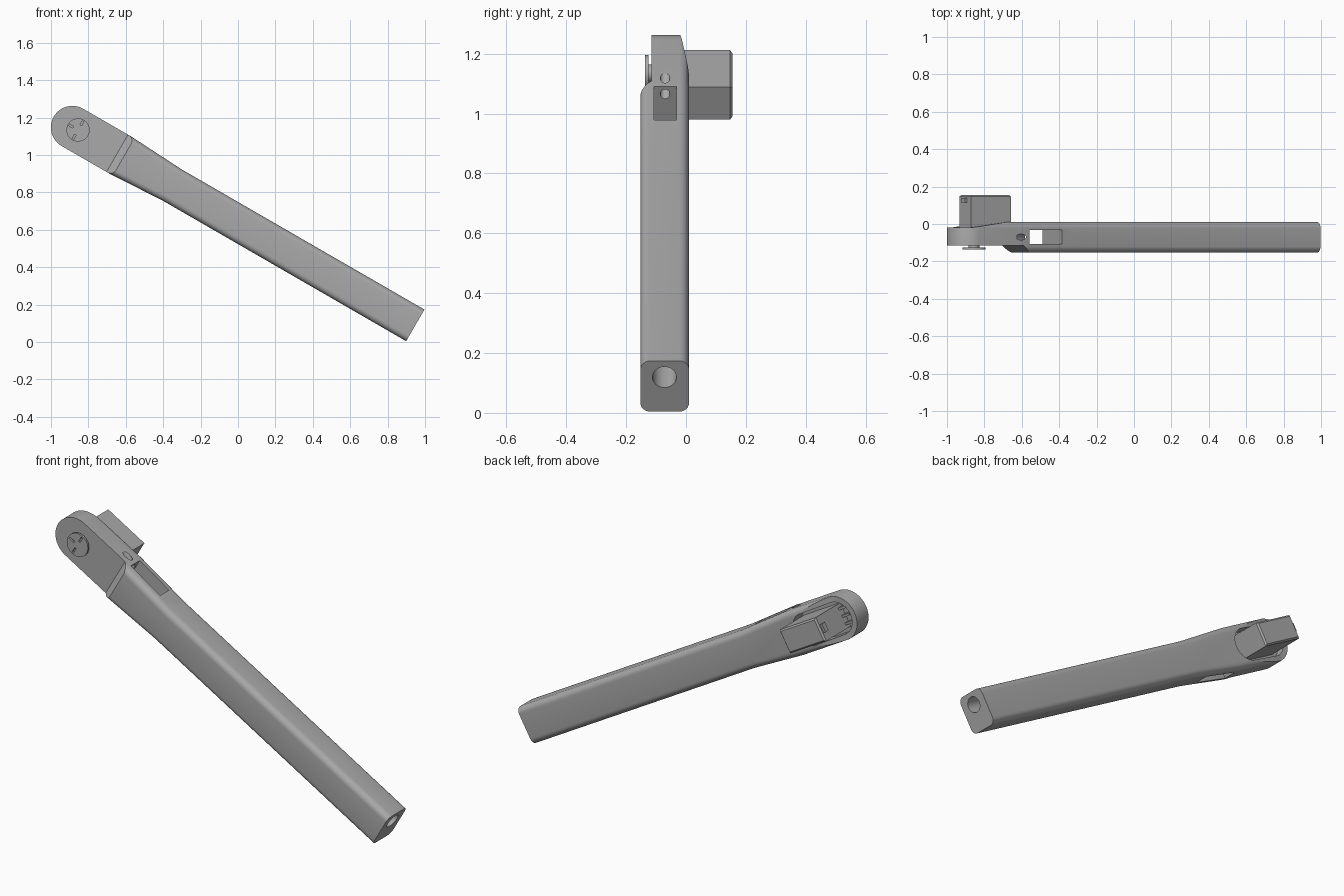
import bpy, bmesh, math
from mathutils import Matrix, Vector

if "Cube" in bpy.data.objects:
    bpy.data.objects.remove(bpy.data.objects["Cube"], do_unlink=True)

grey = bpy.data.materials.new("plain_grey")
grey.use_nodes = True
grey.diffuse_color = (0.4, 0.4, 0.4, 1)
grey.node_tree.nodes["Principled BSDF"].inputs["Base Color"].default_value = (0.4, 0.4, 0.4, 1)

# Tilted frame: u runs up the handle from its end, v across it, y is depth
TILT = Matrix.Translation((0.948, 0, 0.089)) @ Matrix.Rotation(math.radians(30), 4, 'Y')


def finish(name, bm):
    bmesh.ops.recalc_face_normals(bm, faces=bm.faces)
    bm.transform(TILT)
    mesh = bpy.data.meshes.new(name)
    bm.to_mesh(mesh)
    bm.free()
    ob = bpy.data.objects.new(name, mesh)
    bpy.context.collection.objects.link(ob)
    mesh.materials.append(grey)
    return ob


def prism(points, lo, hi, along='y'):
    """Extrude (u, v) points along y, or (u, y) points along v."""
    bm = bmesh.new()
    place = (lambda a, b, c: (-a, c, b)) if along == 'y' else (lambda a, b, c: (-a, b, c))
    face = bm.faces.new([bm.verts.new(place(a, b, lo)) for a, b in points])
    new = bmesh.ops.extrude_face_region(bm, geom=[face])["geom"]
    step = Vector(place(0, 0, hi - lo))
    bmesh.ops.translate(bm, vec=step, verts=[g for g in new if isinstance(g, bmesh.types.BMVert)])
    return bm


def box(u0, u1, y0, y1, v0, v1):
    return prism([(u0, v0), (u1, v0), (u1, v1), (u0, v1)], y0, y1)


def arc(u, v, r, start, end, n):
    return [(u + r * math.cos(math.radians(start + (end - start) * i / n)),
             v + r * math.sin(math.radians(start + (end - start) * i / n))) for i in range(n + 1)]


def circle(u, v, r, n=32):
    return arc(u, v, r, 0, 360, n)[:-1]


def cut(ob, bm):
    cutter = finish("cutter", bm)
    cutter.hide_render = True
    mod = ob.modifiers.new("cut", 'BOOLEAN')
    mod.operation = 'DIFFERENCE'
    mod.solver = 'EXACT'
    mod.object = cutter
    bpy.context.view_layer.objects.active = ob
    bpy.ops.object.modifier_apply(modifier=mod.name)
    bpy.data.objects.remove(cutter, do_unlink=True)


HEAD = 2.117
FRONT, BACK = -0.152, 0.01

# Handle and round head in one outline, with soft long edges
outline = [(0, -0.0975), (1.5, -0.0975), (1.82, -0.115)]
outline += arc(HEAD, 0, 0.115, -90, 90, 32)
outline += [(1.82, 0.115), (1.5, 0.0975), (0, 0.0975)]
bm = prism(outline, FRONT, BACK)
rim = [e for e in bm.edges
       if abs(e.verts[0].co.y - e.verts[1].co.y) < 1e-5
       and max(abs(v.co.x) for v in e.verts) > 0.01]
bmesh.ops.bevel(bm, geom=rim, offset=0.032, segments=6, profile=0.5, affect='EDGES')
handle = finish("handle", bm)

# Stepped front of the head and sloped back of the head
cut(handle, prism([(1.79, -0.2), (1.8, FRONT - 0.001), (1.84, -0.115), (2.4, -0.115), (2.4, -0.2)], -0.3, 0.3, 'v'))
cut(handle, prism([(1.93, 0.0105), (2.0, 0.002), (2.15, -0.018), (2.4, -0.02), (2.4, 0.1), (1.93, 0.1)], -0.3, 0.3, 'v'))

# Slot right through, with a groove leading to the head
cut(handle, box(1.6, 1.806, -0.107, -0.032, -0.3, 0.3))
groove = prism(circle(0, 0, 0.016, 16), 0, 0.2)
groove.transform(Matrix.Translation((-1.79, -0.07, 0.075)) @ Matrix.Rotation(math.radians(30), 4, 'Y')
                 @ Matrix.Rotation(math.radians(90), 4, 'Z'))
cut(handle, groove)

# Round blind hole in the handle end
bore = bmesh.new()
bmesh.ops.create_cone(bore, cap_ends=True, segments=32, radius1=0.04, radius2=0.04, depth=0.4,
                      matrix=Matrix.Translation((0, -0.072, 0.035)) @ Matrix.Rotation(math.pi / 2, 4, 'Y'))
cut(handle, bore)

# Pocket in the back of the head
pocket = arc(HEAD, 0, 0.085, -90, 90, 24) + arc(1.93, 0, 0.085, 90, 270, 24)
cut(handle, prism(pocket, -0.06, 0.1))

# Block standing out of the pocket
block_bm = box(1.89, 2.137, -0.062, 0.155, -0.063, 0.063)
back_edges = [e for e in block_bm.edges if min(v.co.y for v in e.verts) > 0.15]
bmesh.ops.bevel(block_bm, geom=back_edges, offset=0.008, segments=1, affect='EDGES')
block = finish("latch_block", block_bm)
tab = finish("block_tab", box(2.13, 2.15, 0.115, 0.14, -0.022, 0.022))

# Ribs between the block and the pocket wall
ribs = [finish("pocket_rib", box(2.13, 2.185, -0.062, -0.03, v - 0.006, v + 0.006))
        for v in (-0.04, 0, 0.04)]

# Screw on the front, with four radial slots
screw = finish("screw_head", prism(circle(2.084, 0.003, 0.062, 40), -0.137, -0.126))
stem = finish("screw_stem", prism(circle(2.084, 0.003, 0.03), -0.13, -0.11))
for k in range(4):
    slot = box(0.022, 0.054, -0.2, -0.12, -0.005, 0.005)
    slot.transform(Matrix.Translation((-2.084, 0, 0.003)) @ Matrix.Rotation(k * math.pi / 2, 4, 'Y'))
    cut(screw, slot)

# Smooth curved parts, keep hard edges
for ob in (handle, screw, stem):
    bpy.ops.object.select_all(action='DESELECT')
    ob.select_set(True)
    bpy.context.view_layer.objects.active = ob
    bpy.ops.object.shade_smooth_by_angle(angle=math.radians(30))
